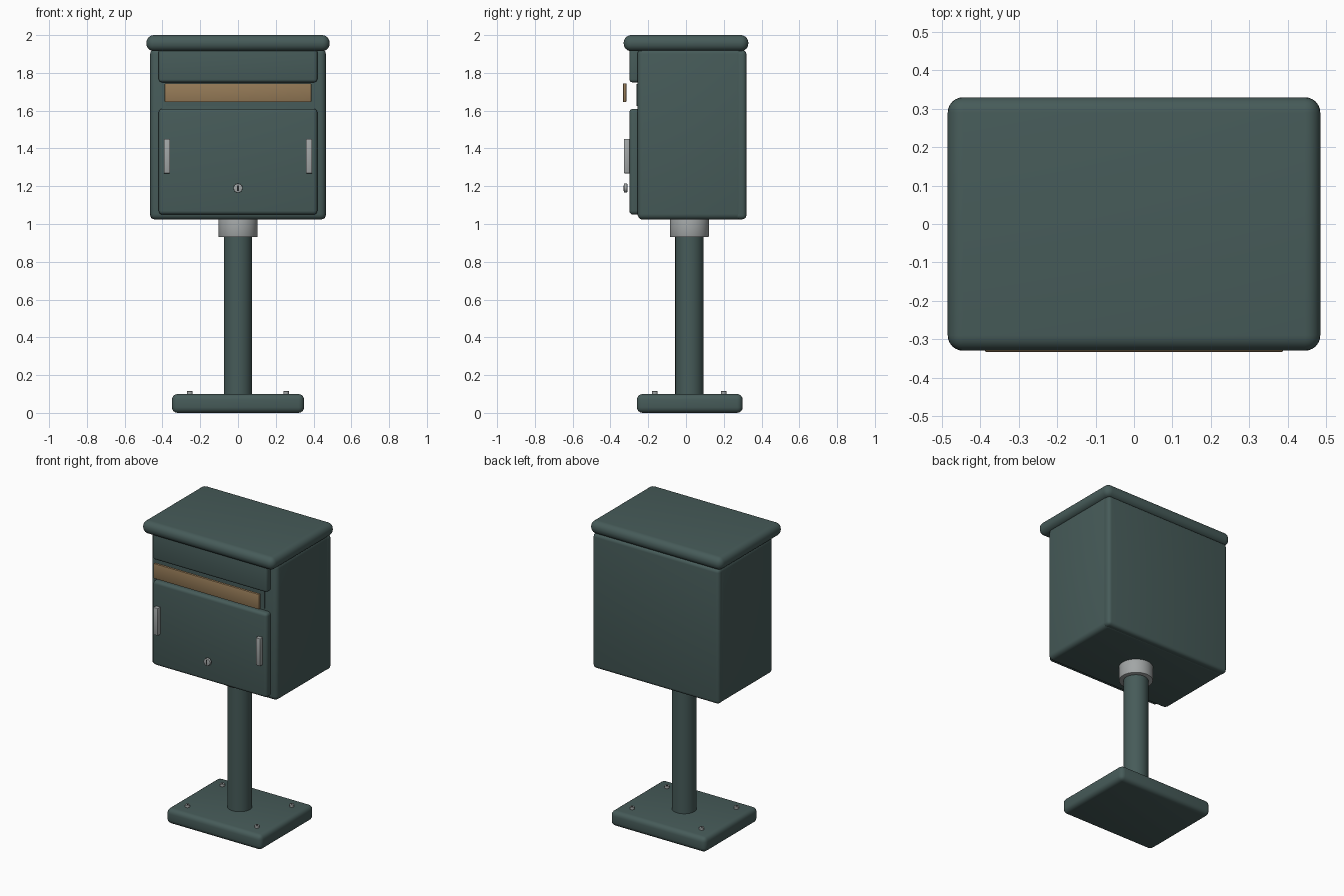
import bpy
import math

if "Cube" in bpy.data.objects:
    bpy.data.objects.remove(bpy.data.objects["Cube"])


def material(name, rgb):
    m = bpy.data.materials.new(name)
    m.diffuse_color = (*rgb, 1)
    m.use_nodes = True
    m.node_tree.nodes["Principled BSDF"].inputs["Base Color"].default_value = m.diffuse_color
    return m


GREEN = material("dark_green", (0.062, 0.105, 0.100))
STEEL = material("steel_grey", (0.36, 0.38, 0.38))
BROWN = material("tan_brown", (0.30, 0.195, 0.095))
DARK = material("keyhole_dark", (0.02, 0.022, 0.022))


def finish(ob, name, mat, bevel, segments):
    ob.name = name
    ob.data.materials.append(mat)
    if bevel:
        mod = ob.modifiers.new("soft_edges", 'BEVEL')
        mod.width = bevel
        mod.segments = segments
        mod.limit_method = 'ANGLE'
        mod.angle_limit = math.radians(40)
        bpy.ops.object.modifier_apply(modifier=mod.name)
    bpy.ops.object.shade_smooth_by_angle(angle=math.radians(35))
    return ob


def box(name, x, y, z, mat, bevel=0.0, segments=4):
    """Box from (min, max) ranges with rounded edges."""
    bpy.ops.mesh.primitive_cube_add(
        size=1, location=[(r[0] + r[1]) / 2 for r in (x, y, z)])
    ob = bpy.context.object
    ob.scale = [r[1] - r[0] for r in (x, y, z)]
    bpy.ops.object.transform_apply(location=False, rotation=False, scale=True)
    return finish(ob, name, mat, bevel, segments)


def cylinder(name, centre, radius, depth, mat, axis='Z', bevel=0.0, sides=48):
    rot = (math.pi / 2, 0, 0) if axis == 'Y' else (0, 0, 0)
    bpy.ops.mesh.primitive_cylinder_add(
        vertices=sides, radius=radius, depth=depth, location=centre, rotation=rot)
    return finish(bpy.context.object, name, mat, bevel, 2)


POST_Y = 0.018

# Foot plate with four bolts
box("base_plate", (-0.35, 0.35), (-0.26, 0.30), (0.0, 0.1), GREEN, 0.03)
for bx in (-0.255, 0.255):
    for by in (-0.165, 0.20):
        cylinder("base_bolt", (bx, by, 0.105), 0.015, 0.02, STEEL, sides=16, bevel=0.002)
        cylinder("bolt_socket", (bx, by, 0.1145), 0.007, 0.003, DARK, sides=6)

# Post and collar
cylinder("post", (0, POST_Y, 0.52), 0.075, 0.88, GREEN)
cylinder("collar", (0, POST_Y, 0.98), 0.103, 0.10, STEEL, bevel=0.005)

# Box body, back panel and lid
box("body", (-0.465, 0.465), (-0.257, 0.302), (1.023, 1.93), GREEN, 0.03)
box("back_panel", (-0.465, 0.465), (0.26, 0.32), (1.025, 1.92), GREEN, 0.022)
box("lid", (-0.485, 0.485), (-0.33, 0.33), (1.915, 2.0), GREEN, 0.04, 6)

# Front panels above and below the mail slot
box("upper_panel", (-0.42, 0.42), (-0.30, -0.24), (1.75, 1.93), GREEN, 0.016)
box("door", (-0.42, 0.42), (-0.30, -0.24), (1.05, 1.61), GREEN, 0.02)
box("slot_plate", (-0.38, 0.38), (-0.262, -0.25), (1.625, 1.74), GREEN)
box("slot_flap", (-0.388, 0.388), (-0.333, -0.316), (1.645, 1.745), BROWN, 0.003, 2)

# Door handles and lock
for side in (-1, 1):
    cx = side * 0.376
    box("door_handle", (cx - 0.016, cx + 0.016), (-0.328, -0.298), (1.268, 1.45), STEEL, 0.003, 2)
cylinder("lock", (0, -0.32, 1.19), 0.024, 0.018, STEEL, 'Y', 0.003, 32)
box("keyhole", (-0.004, 0.004), (-0.331, -0.326), (1.175, 1.205), DARK)
